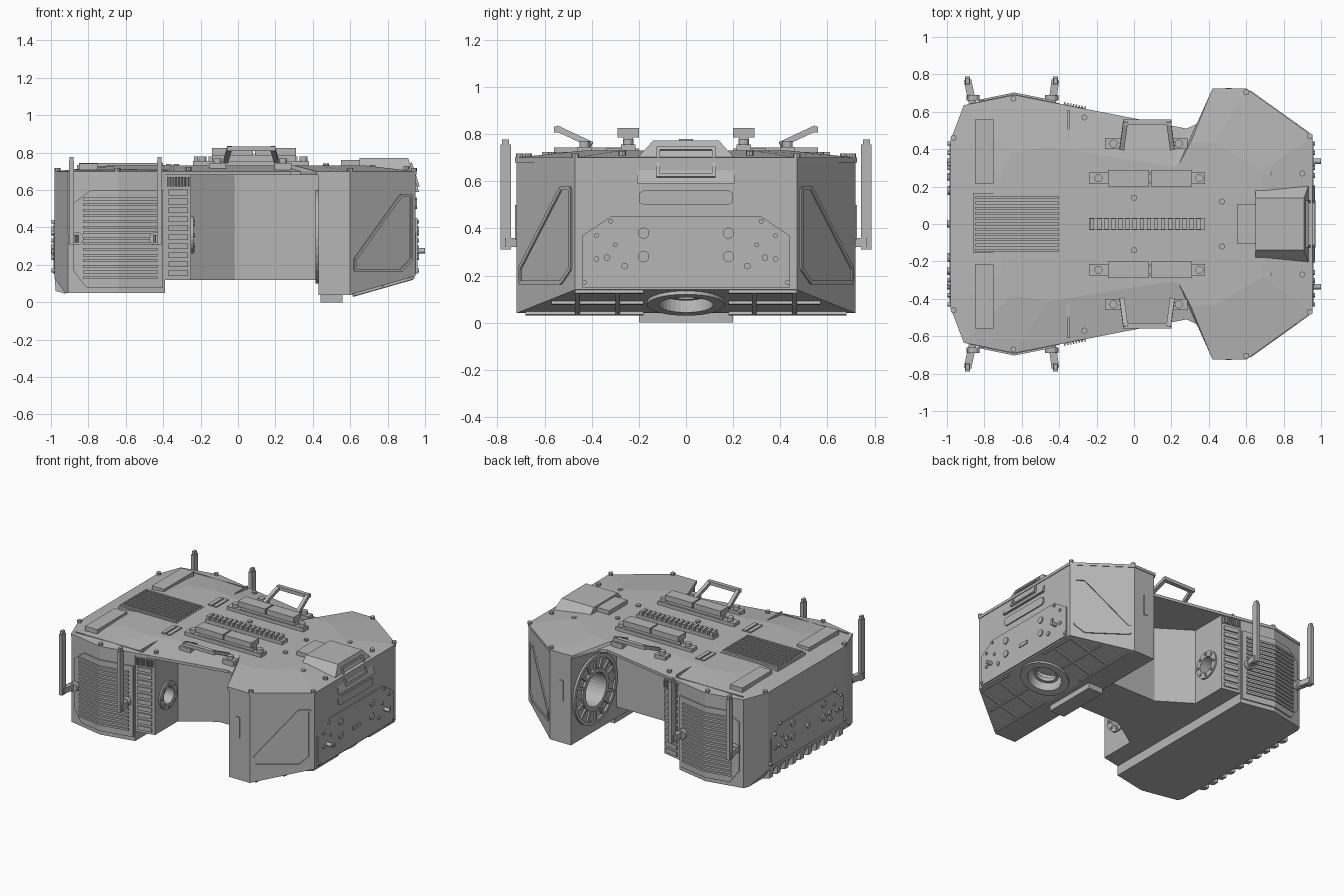
import bpy, bmesh, math
from mathutils import Matrix, Vector

if "Cube" in bpy.data.objects:
    bpy.data.objects.remove(bpy.data.objects["Cube"])

grey = bpy.data.materials.new("hull grey")
grey.use_nodes = True
grey.diffuse_color = (0.47, 0.47, 0.47, 1)
grey.node_tree.nodes["Principled BSDF"].inputs["Base Color"].default_value = grey.diffuse_color


def finish(name, bm, mirror=False):
    bmesh.ops.recalc_face_normals(bm, faces=bm.faces)
    me = bpy.data.meshes.new(name)
    bm.to_mesh(me)
    bm.free()
    me.materials.append(grey)
    ob = bpy.data.objects.new(name, me)
    bpy.context.collection.objects.link(ob)
    if mirror:
        mod = ob.modifiers.new("Mirror", "MIRROR")
        mod.use_axis = (False, True, False)
        mod.use_mirror_merge = False
    return ob


def frame(origin, u, v):
    """Local x along u, local y along v, local z out of the surface."""
    u, v = Vector(u).normalized(), Vector(v).normalized()
    return Matrix.Translation(origin) @ Matrix((u, v, u.cross(v))).transposed().to_4x4()


def loft(bm, low, high):
    a, b = [bm.verts.new(p) for p in low], [bm.verts.new(p) for p in high]
    bm.faces.new(a)
    bm.faces.new(b)
    for i in range(len(a)):
        j = (i + 1) % len(a)
        bm.faces.new((a[i], a[j], b[j], b[i]))


def prism(bm, pts, h0, h1, m=Matrix()):
    loft(bm, [m @ Vector((x, y, h0)) for x, y in pts], [m @ Vector((x, y, h1)) for x, y in pts])


def box(bm, x0, x1, y0, y1, z0, z1, m=Matrix()):
    prism(bm, [(x0, y0), (x1, y0), (x1, y1), (x0, y1)], z0, z1, m)


def disc(bm, r, h, m, n=12):
    bmesh.ops.create_cone(bm, cap_ends=True, segments=n, radius1=r, radius2=r, depth=h,
                          matrix=m @ Matrix.Translation((0, 0, h / 2)))


def ring(bm, r0, r1, h0, h1, m, n=32):
    loops = []
    for i in range(n):
        c, s = math.cos(2 * math.pi * i / n), math.sin(2 * math.pi * i / n)
        loops.append([bm.verts.new(m @ Vector((r * c, r * s, h)))
                      for r, h in ((r0, h0), (r1, h0), (r1, h1), (r0, h1))])
    for a, b in zip(loops, loops[1:] + loops[:1]):
        for k in range(4):
            bm.faces.new((a[k], b[k], b[k - 1], a[k - 1]))


def beam(bm, p, q, w, h, side=(1, 0, 0)):
    d = Vector(q) - Vector(p)
    m = frame(p, d, d.cross(Vector(side)))
    box(bm, 0, d.length, -h / 2, h / 2, -w / 2, w / 2, m)


def cut(bm, co, no):
    bmesh.ops.bisect_plane(bm, geom=bm.verts[:] + bm.edges[:] + bm.faces[:],
                           plane_co=co, plane_no=no, clear_outer=True)
    bmesh.ops.holes_fill(bm, edges=[e for e in bm.edges if e.is_boundary])


def both(half):
    return half + [(x, -y) for x, y in reversed(half)]


def bore(target, name, r, depth, m):
    bm = bmesh.new()
    disc(bm, r, depth * 1.2, m @ Matrix.Translation((0, 0, -depth)), 32)
    tool = finish(name, bm)
    tool.hide_render = True
    tool.hide_viewport = True
    tool.display_type = "WIRE"
    mod = target.modifiers.new("Bore", "BOOLEAN")
    mod.operation, mod.object, mod.solver = "DIFFERENCE", tool, "EXACT"


X, Y, Z = Vector((1, 0, 0)), Vector((0, 1, 0)), Vector((0, 0, 1))
nose = lambda y, z: frame((0.95, y, z), Y, Z)
tail = lambda y, z: frame((-0.98, y, z), -Y, Z)
under = frame((0.6, 0, 0.04), (0.35, 0, 0.1), -Y)

# Top deck with a low crown
outline = both([(-0.98, 0.45), (-0.91, 0.635), (-0.64, 0.69), (0.28, 0.51), (0.335, 0.535),
                (0.42, 0.725), (0.6, 0.725), (0.955, 0.47)])
bm = bmesh.new()
prism(bm, outline, 0.68, 0.7)
loft(bm, [(x, y, 0.7) for x, y in outline], [(x * 0.72, y * 0.6, 0.73) for x, y in outline])
finish("top_deck", bm)

# Rear block, with chamfered and toothed tail edge
bm = bmesh.new()
prism(bm, both([(-0.98, 0.45), (-0.91, 0.63), (-0.64, 0.685), (-0.39, 0.635)]), 0.05, 0.69)
cut(bm, (-0.98, 0, 0.13), (-0.08, 0, -0.055))
finish("rear_block", bm)
bm = bmesh.new()
for k in range(10):
    prism(bm, [(-0.98, 0.13), (-0.975, 0.06), (-0.92, 0.045)], -0.02, 0.02,
          frame((0, -0.405 + k * 0.09, 0), X, Z))
finish("tail_teeth", bm)

# Middle body, narrow beside the leg bays
bm = bmesh.new()
prism(bm, both([(-0.4, 0.34), (-0.25, 0.34), (-0.02, 0.19), (0.45, 0.19)]), 0.12, 0.69)
finish("middle_body", bm)

# Slotted columns and their rear leg mounts
bm = bmesh.new()
prism(bm, [(-0.4, 0.3), (-0.4, 0.635), (-0.25, 0.605), (-0.25, 0.3)], 0.12, 0.69)
column = finish("slotted_column", bm, True)
mount = frame((-0.25, 0.46, 0.36), Y, Z)
bore(column, "rear_mount_cutter", 0.06, 0.1, mount)
column.modifiers.move(1, 0)
bm = bmesh.new()
ring(bm, 0.06, 0.1, 0, 0.012, mount, 24)
for k in range(8):
    disc(bm, 0.01, 0.02, mount @ Matrix.Rotation(k * math.pi / 4, 4, "Z") @ Matrix.Translation((0.08, 0, 0)), 6)
finish("rear_leg_mount", bm, True)
bm = bmesh.new()
side = frame((-0.25, 0.606, 0), (-0.15, 0.03, 0), Z)
for k in range(10):
    box(bm, 0.02, 0.125, 0.14 + k * 0.048, 0.17 + k * 0.048, 0, 0.009, side)
for k in range(8):
    box(bm, 0.01 + k * 0.016, 0.018 + k * 0.016, 0.62, 0.67, 0, 0.02, side)
finish("column_slots", bm, True)

# Louvred side panels
bm = bmesh.new()
prism(bm, [(-0.88, 0.6), (-0.88, 0.645), (-0.64, 0.694), (-0.4, 0.646), (-0.4, 0.6)], 0.08, 0.6)
cut(bm, (-0.88, 0, 0.17), (-0.08, 0, -0.06))
cut(bm, (-0.88, 0, 0.53), (-0.06, 0, 0.08))
finish("side_panel", bm, True)
bm = bmesh.new()
for k in range(15):
    z = 0.125 + k * 0.03
    prism(bm, [(-0.83, 0.62), (-0.83, 0.664), (-0.64, 0.703), (-0.43, 0.661), (-0.43, 0.62)], z, z + 0.014)
finish("side_louvres", bm, True)

# Front block with sloping underside and bored leg mounts
bm = bmesh.new()
prism(bm, both([(0.43, 0.72), (0.6, 0.72), (0.95, 0.47)]), 0.04, 0.69)
cut(bm, (0.6, 0, 0.04), (0.1, 0, -0.35))
front = finish("front_block", bm)
well = under @ Matrix.Translation((0.18, 0, 0))
bore(front, "sensor_well_cutter", 0.115, 0.12, well)
for s in (1, -1):
    bore(front, "front_mount_cutter", 0.12, 0.14, frame((0.43, s * 0.45, 0.35), -Y, Z))
hub = frame((0.43, 0.45, 0.35), -Y, Z)
bm = bmesh.new()
ring(bm, 0.12, 0.15, 0, 0.015, hub)
ring(bm, 0.225, 0.25, 0, 0.015, hub)
for k in range(16):
    box(bm, 0.14, 0.235, -0.01, 0.01, 0, 0.012, hub @ Matrix.Rotation(k * math.pi / 8, 4, "Z"))
finish("front_leg_mount", bm, True)
bm = bmesh.new()
ring(bm, 0.115, 0.165, 0, 0.015, well)
ring(bm, 0.07, 0.09, -0.06, -0.03, well)
finish("underside_sensor_ring", bm)

# Ribs of the front underside, and the plate with connectors
bm = bmesh.new()
for y in (-0.46, -0.29, 0.29, 0.46):
    box(bm, 0.01, 0.35, y - 0.01, y + 0.01, 0, 0.012, under)
for s in (1, -1):
    for u, w in ((0.01, 0.68), (0.17, 0.57), (0.34, 0.47)):
        box(bm, u, u + 0.015, min(s * 0.18, s * w), max(s * 0.18, s * w), 0, 0.012, under)
finish("underside_ribs", bm)
bm = bmesh.new()
box(bm, 0.44, 0.56, -0.2, 0.2, 0, 0.06)
finish("lower_plate", bm)

# Chamfer panels: a raised rim around each cheek
cheek = frame((0.6, 0.72, 0), (-0.35, 0.25, 0), Z)
rim = [(-0.03, 0.17), (-0.03, 0.23), (-0.33, 0.57), (-0.4, 0.57), (-0.4, 0.23), (-0.33, 0.17)]
bm = bmesh.new()
for (a, b), (c, d) in zip(rim, rim[1:] + rim[:1]):
    beam(bm, cheek @ Vector((a, b, 0)), cheek @ Vector((c, d, 0)), 0.016, 0.016, cheek.to_3x3() @ Z)
finish("cheek_rim", bm, True)
bm = bmesh.new()
box(bm, 0.49, 0.52, 0.715, 0.726, 0.35, 0.5)
finish("side_plate", bm, True)

# Nose and tail plates with bolts and pins
bm = bmesh.new()
prism(bm, [(-0.44, 0.15), (0.44, 0.15), (0.44, 0.37), (0.32, 0.45), (-0.32, 0.45), (-0.44, 0.37)],
      0, 0.009, nose(0, 0))
prism(bm, [(-0.2, 0.51), (-0.18, 0.5), (0.18, 0.5), (0.2, 0.51), (0.2, 0.55), (0.18, 0.56),
           (-0.18, 0.56), (-0.2, 0.55)], 0, 0.008, nose(0, 0))
box(bm, -0.04, 0.04, 0.265, 0.29, 0, 0.015, nose(0, 0))
finish("nose_plate", bm)
bm = bmesh.new()
prism(bm, [(-0.42, 0.15), (0.42, 0.15), (0.42, 0.35), (0.3, 0.42), (-0.3, 0.42), (-0.42, 0.35)],
      0, 0.007, tail(0, 0))
finish("tail_plate", bm)
bm = bmesh.new()
for place in (nose, tail):
    for y, z, r in ((0.18, 0.38, 0.024), (0.18, 0.28, 0.024), (0.32, 0.43, 0.01), (0.43, 0.17, 0.01),
                    (0.38, 0.37, 0.01), (0.38, 0.27, 0.012), (0.3, 0.33, 0.01), (0.26, 0.24, 0.014)):
        disc(bm, r, 0.018, place(y, z))
    disc(bm, 0.014, 0.05 if place is nose else 0.02, place(0.335, 0.275))
finish("plate_bolts", bm, True)
bm = bmesh.new()
for y in (-0.25, 0, 0.25):
    disc(bm, 0.018, 0.02, tail(y, 0.29))
finish("tail_connectors", bm)

# Display housing on the nose
bm = bmesh.new()
prism(bm, [(-0.205, 0.59), (0.205, 0.59), (0.205, 0.7), (0.14, 0.772), (-0.14, 0.772), (-0.205, 0.7)],
      0.65, 0.97, frame((0, 0, 0), Y, Z))
cut(bm, (0.965, 0, 0.6), (0.17, 0, 0.055))
box(bm, 0.55, 0.66, -0.105, 0.105, 0.69, 0.76)
finish("display_housing", bm)
bm = bmesh.new()
face = frame((0.939, 0, 0.68), Y, (-0.055, 0, 0.17))
for s in (1, -1):
    box(bm, -0.125, 0.125, s * 0.06 - 0.007, s * 0.06 + 0.007, 0, 0.012, face)
    box(bm, s * 0.118 - 0.007, s * 0.118 + 0.007, -0.06, 0.06, 0, 0.012, face)
finish("display_frame", bm)

# Deck rails
bm = bmesh.new()
box(bm, -0.24, 0.38, 0.215, 0.275, 0.71, 0.755)
box(bm, -0.14, 0.31, 0.225, 0.265, 0.75, 0.79)
for x in (-0.14, 0.09):
    box(bm, x, x + 0.22, 0.2, 0.29, 0.785, 0.825)
for x in (-0.19, 0.35):
    disc(bm, 0.022, 0.025, Matrix.Translation((x, 0.245, 0.755)))
finish("deck_rail", bm, True)
bm = bmesh.new()
box(bm, -0.24, 0.38, -0.032, 0.032, 0.71, 0.755)
for k in range(16):
    box(bm, -0.235 + k * 0.038, -0.213 + k * 0.038, -0.03, 0.03, 0.75, 0.78)
finish("centre_rail", bm)

# Carrying handles
bm = bmesh.new()
for x, top in ((-0.065, -0.045), (0.205, 0.185)):
    beam(bm, (x, 0.4, 0.755), (top, 0.55, 0.825), 0.025, 0.025)
    out = -0.045 if x < 0 else 0.035
    box(bm, x + out - 0.045, x + out + 0.045, 0.4, 0.46, 0.69, 0.745)
    disc(bm, 0.022, 0.03, Matrix.Translation((x + out, 0.43, 0.74)))
beam(bm, (-0.06, 0.545, 0.82), (0.2, 0.545, 0.82), 0.03, 0.025, Y)
finish("carry_handle", bm, True)

# Rear deck: cooling grille, cover plates, hinges and seams
bm = bmesh.new()
box(bm, -0.86, -0.39, -0.155, 0.165, 0.69, 0.733)
for k in range(11):
    box(bm, -0.85, -0.4, -0.147 + k * 0.028, -0.133 + k * 0.028, 0.73, 0.745)
finish("cooling_grille", bm)
bm = bmesh.new()
box(bm, -0.85, -0.75, 0.215, 0.56, 0.69, 0.742)
finish("deck_cover", bm, True)
bm = bmesh.new()
box(bm, -0.355, -0.345, 0.02, 0.61, 0.69, 0.725)
box(bm, -0.89, -0.35, 0.605, 0.612, 0.69, 0.71)
for x in (-0.37, -0.33):
    box(bm, x - 0.015, x + 0.015, 0.2, 0.34, 0.7, 0.738)
finish("deck_seam_and_hinge", bm, True)
bm = bmesh.new()
for x, y, z in ((-0.965, 0.46, 0.7), (-0.645, 0.67, 0.7), (-0.265, 0.57, 0.705), (0.6, 0.705, 0.7),
                (0.94, 0.47, 0.7), (0, 0.14, 0.725), (0.47, 0.12, 0.725), (0.72, 0.27, 0.715), (0.9, 0.27, 0.71)):
    disc(bm, 0.016, 0.018, Matrix.Translation((x, y, z)), 8)
finish("deck_bolts", bm, True)

# Antennas on short outward arms
bm = bmesh.new()
for x, lean in ((-0.86, -0.03), (-0.44, 0.02)):
    beam(bm, (x, 0.63, 0.34), (x + lean, 0.77, 0.34), 0.04, 0.04, Z)
    beam(bm, (x + lean, 0.765, 0.31), (x + lean, 0.765, 0.755), 0.026, 0.045)
    beam(bm, (x + lean, 0.765, 0.75), (x + lean, 0.765, 0.778), 0.02, 0.03)
    disc(bm, 0.035, 0.03, frame((x, 0.66, 0.34), -X, Z))
finish("antenna", bm, True)
